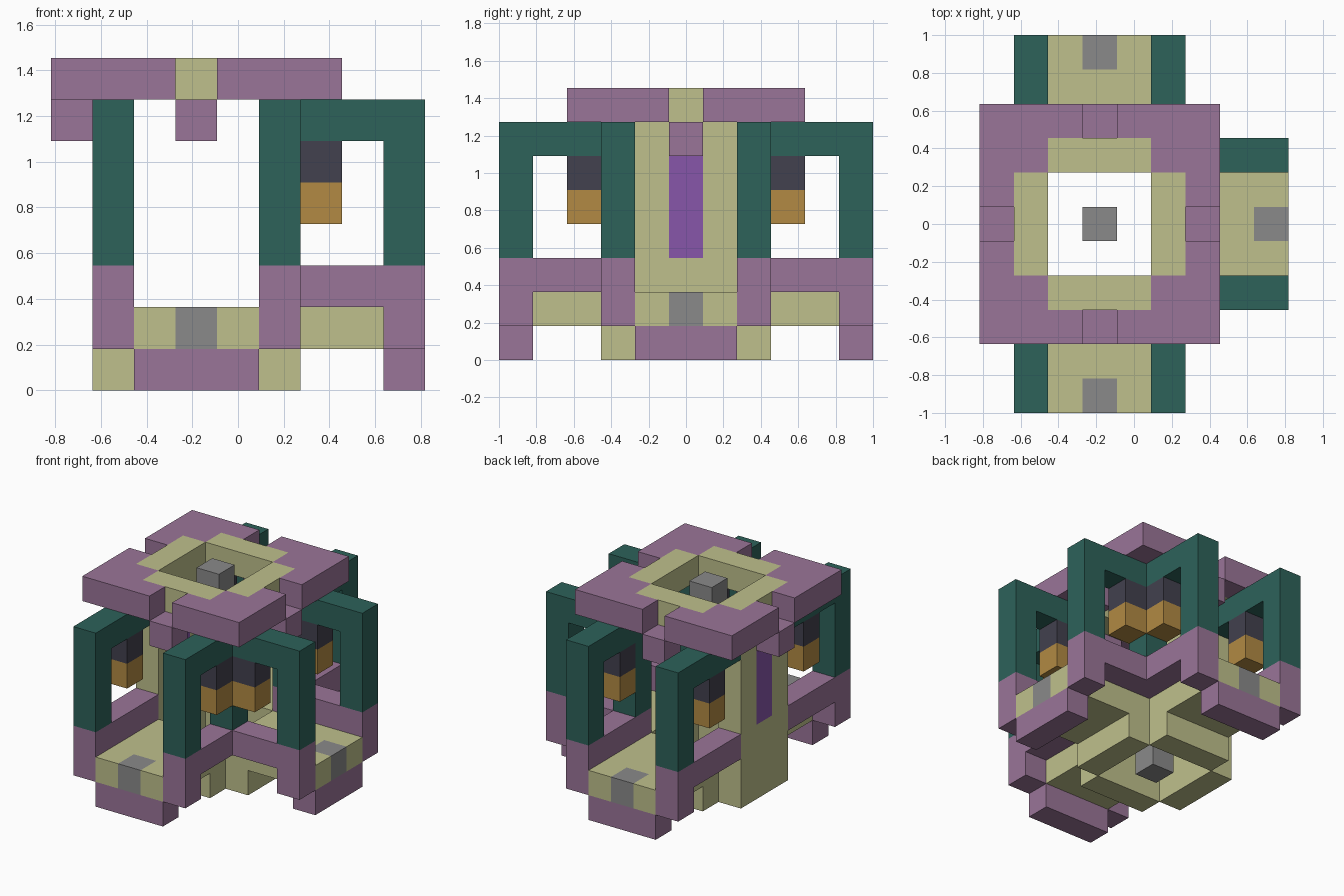
import bpy
import bmesh
from itertools import product
from mathutils import Vector

if "Cube" in bpy.data.objects:
    bpy.data.objects.remove(bpy.data.objects["Cube"], do_unlink=True)

UNIT = 2 / 11                      # edge of one building block
CENTRE = Vector((-UNIT, 0, 0))     # axis of the square core


def material(name, hex_code):
    srgb = [int(hex_code[i:i + 2], 16) / 255 for i in (0, 2, 4)]
    rgba = [((c + 0.055) / 1.055) ** 2.4 for c in srgb] + [1]
    mat = bpy.data.materials.new(name)
    mat.use_nodes = True
    mat.diffuse_color = rgba
    mat.node_tree.nodes["Principled BSDF"].inputs["Base Color"].default_value = rgba
    return mat


mauve = material("mauve", "9a7598")
sand = material("sand", "bfc08c")
green = material("deep_green", "2d625a")
grey = material("grey", "8a8a8a")
dark = material("charcoal", "42414e")
amber = material("amber", "b28a43")
violet = material("violet", "8756aa")


def block(a, b, k):
    """Cells in inclusive ranges: a outward, b sideways, k upward."""
    spans = [(r, r) if isinstance(r, int) else r for r in (a, b, k)]
    return set(product(*(range(lo, hi + 1) for lo, hi in spans)))


def turn(cells, side):
    """Turn cells about the core; side 0 is +x, then counterclockwise."""
    for _ in range(side):
        cells = {(-b, a, k) for a, b, k in cells}
    return cells


def mirrored(cells):
    return cells | {(a, -b, k) for a, b, k in cells}


def part(name, mat, cells):
    """Mesh only the exposed sides of the cells and merge flat areas."""
    bm = bmesh.new()
    verts = {}
    for cell in sorted(cells):
        for axis, sign in product(range(3), (-1, 1)):
            near = list(cell)
            near[axis] += sign
            if tuple(near) in cells:
                continue
            u, v = (axis + 1) % 3, (axis + 2) % 3
            ring = [(-1, -1), (1, -1), (1, 1), (-1, 1)][::sign]
            face = []
            for du, dv in ring:
                p = [2 * c for c in cell]
                p[axis] += sign
                p[u] += du
                p[v] += dv
                p = tuple(p)
                if p not in verts:
                    at = Vector((p[0], p[1], p[2] + 1)) * UNIT / 2
                    verts[p] = bm.verts.new(at + CENTRE)
                face.append(verts[p])
            bm.faces.new(face)
    bmesh.ops.dissolve_limit(bm, angle_limit=0.01, verts=bm.verts[:], edges=bm.edges[:])
    mesh = bpy.data.meshes.new(name)
    bm.to_mesh(mesh)
    bm.free()
    mesh.materials.append(mat)
    obj = bpy.data.objects.new(name, mesh)
    bpy.context.collection.objects.link(obj)


# Three open bays: left (+x), back, front
for side, label in ((0, "left"), (1, "back"), (3, "front")):
    def bay(name, mat, cells):
        part(f"{label}_{name}", mat, turn(cells, side))

    inlay = block(5, 0, 1)
    bay("floor", sand, block((2, 5), (-1, 1), 1) - inlay)
    bay("floor_inlay", grey, inlay)
    bay("foot", mauve, block(5, (-1, 1), 0))
    bay("lower_frame", mauve, mirrored(block(5, 2, (1, 2)) | block((3, 4), 2, 2)))
    bay("upper_frame", green, mirrored(block(5, 2, (3, 6)) | block((3, 4), 2, 6)))
    bay("lantern_caps", dark, mirrored(block(3, 2, 5)))
    bay("lantern_lights", amber, mirrored(block(3, 2, 4)))

# Corners joining the frames
part("corner_bases", mauve, mirrored(block(2, 2, 2) | block(-2, 2, 2)))
part("corner_posts", green, mirrored(block(2, 2, (3, 6))))
part("corner_beam_ends", green, mirrored(block(-2, 2, 6)))

# Closed side wall with a tall window
window = block(-2, 0, (3, 5))
part("side_wall", sand, block(-2, (-1, 1), (1, 6)) - window)
part("wall_window", violet, window)

# Base ring, roof ring, roof corners and brackets
base, roof, corners, brackets = set(), set(), set(), set()
for side in range(4):
    base |= turn(block(2, (-1, 1), 0), side)
    roof |= turn(block(2, (-1, 1), 7), side)
    corners |= turn(block(3, (1, 3), 7) | block(2, (2, 3), 7) | block(1, 3, 7), side)
    brackets |= turn(block(3, 0, 6), side)
part("base_ring", sand, base)
part("roof_ring", sand, roof)
part("roof_corners", mauve, corners)
part("roof_brackets", mauve, brackets)

# Floating centre blocks
part("base_centre_block", grey, block(0, 0, 0))
part("roof_centre_block", grey, block(0, 0, 7))
